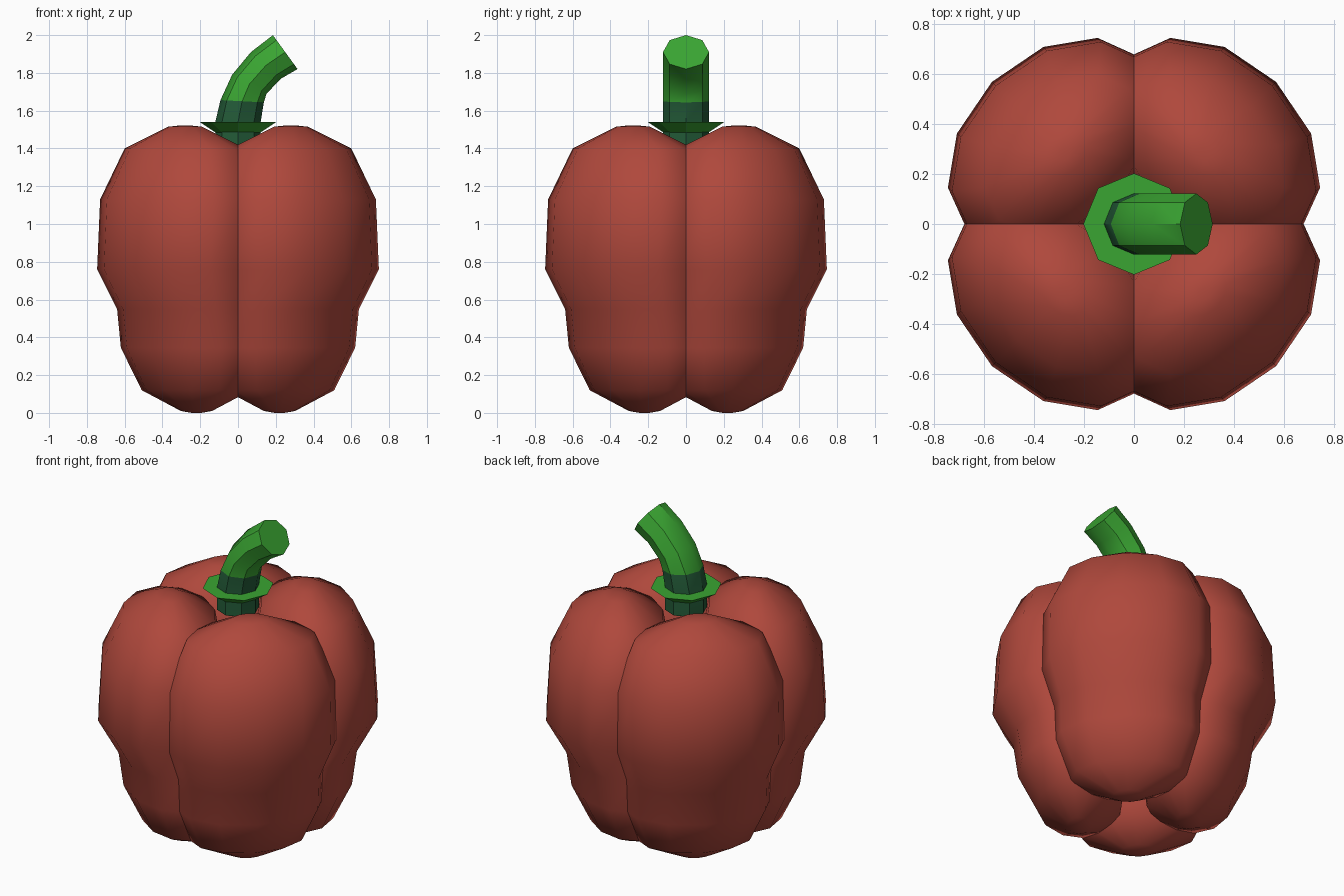
import bpy, bmesh, math
from mathutils import Vector

if "Cube" in bpy.data.objects:
    bpy.data.objects.remove(bpy.data.objects["Cube"])


def material(name, rgb):
    m = bpy.data.materials.new(name)
    m.diffuse_color = (*rgb, 1)
    m.use_nodes = True
    m.node_tree.nodes["Principled BSDF"].inputs["Base Color"].default_value = m.diffuse_color
    return m


RED = material("pepper red", (0.43, 0.065, 0.045))
GREEN = material("stem green", (0.042, 0.376, 0.032))
DARK = material("dark green", (0.017, 0.105, 0.04))


def loft(name, rings, mats, smooth, dark_bands=()):
    """Skin a list of equal-length vertex rings and cap both ends."""
    bm = bmesh.new()
    rows = [[bm.verts.new(p) for p in ring] for ring in rings]
    n = len(rows[0])
    for k, (a, b) in enumerate(zip(rows, rows[1:])):
        for i in range(n):
            j = (i + 1) % n
            f = bm.faces.new((a[i], a[j], b[j], b[i]))
            f.material_index = 1 if k in dark_bands else 0
    bm.faces.new(rows[0][::-1])
    bm.faces.new(rows[-1])
    bmesh.ops.recalc_face_normals(bm, faces=bm.faces[:])
    me = bpy.data.meshes.new(name)
    bm.to_mesh(me)
    bm.free()
    for m in mats:
        me.materials.append(m)
    ob = bpy.data.objects.new(name, me)
    bpy.context.collection.objects.link(ob)
    if smooth:
        bpy.ops.object.select_all(action='DESELECT')
        ob.select_set(True)
        bpy.context.view_layer.objects.active = ob
        bpy.ops.object.shade_smooth_by_angle(angle=math.radians(smooth))
    return ob


# Four fleshy lobes on the diagonals: (height, centre offset in x and y, width)
LOBE = [(0.0, 0.22, 0.03), (0.01, 0.22, 0.095), (0.12, 0.22, 0.335),
        (0.345, 0.25, 0.428), (0.55, 0.27, 0.428), (0.76, 0.322, 0.49),
        (1.13, 0.308, 0.488), (1.40, 0.28, 0.37), (1.515, 0.28, 0.104),
        (1.522, 0.28, 0.03)]


def lobe_ring(z, c, r, turn):
    pts = []
    for i in range(12):
        t = math.tau * i / 12
        u = c * math.sqrt(2) + 0.714 * r * math.cos(t)
        v = r * math.sin(t)
        pts.append(Vector((u * math.cos(turn) - v * math.sin(turn),
                           u * math.sin(turn) + v * math.cos(turn), z)))
    return pts


for k, side in enumerate(("back_right", "back_left", "front_left", "front_right")):
    turn = math.radians(45 + 90 * k)
    loft("lobe_" + side, [lobe_ring(z, c, r, turn) for z, c, r in LOBE], [RED], 60)


# Octagonal ring tilted towards +x
def oct_ring(x, z, tilt, r, ry):
    a = math.radians(tilt)
    return [Vector((x + r * math.cos(t) * math.cos(a), ry * math.sin(t),
                    z - r * math.cos(t) * math.sin(a)))
            for t in (math.tau * i / 8 for i in range(8))]


# Curved stem with a darker base
STEM = [(0, 1.40, 0, 0.12), (0, 1.54, 0, 0.12), (0.022, 1.65, 3, 0.115),
        (0.06, 1.74, 29, 0.104), (0.148, 1.84, 42, 0.106), (0.25, 1.91, 54, 0.111)]
loft("stem", [oct_ring(x, z, t, r, 0.122) for x, z, t, r in STEM],
     [GREEN, DARK], 40, dark_bands=(0, 1))

# Collar around the stem base
loft("collar", [oct_ring(0, z, 0, r, r) for z, r in ((1.485, 0.12), (1.54, 0.203))],
     [GREEN], 0)
